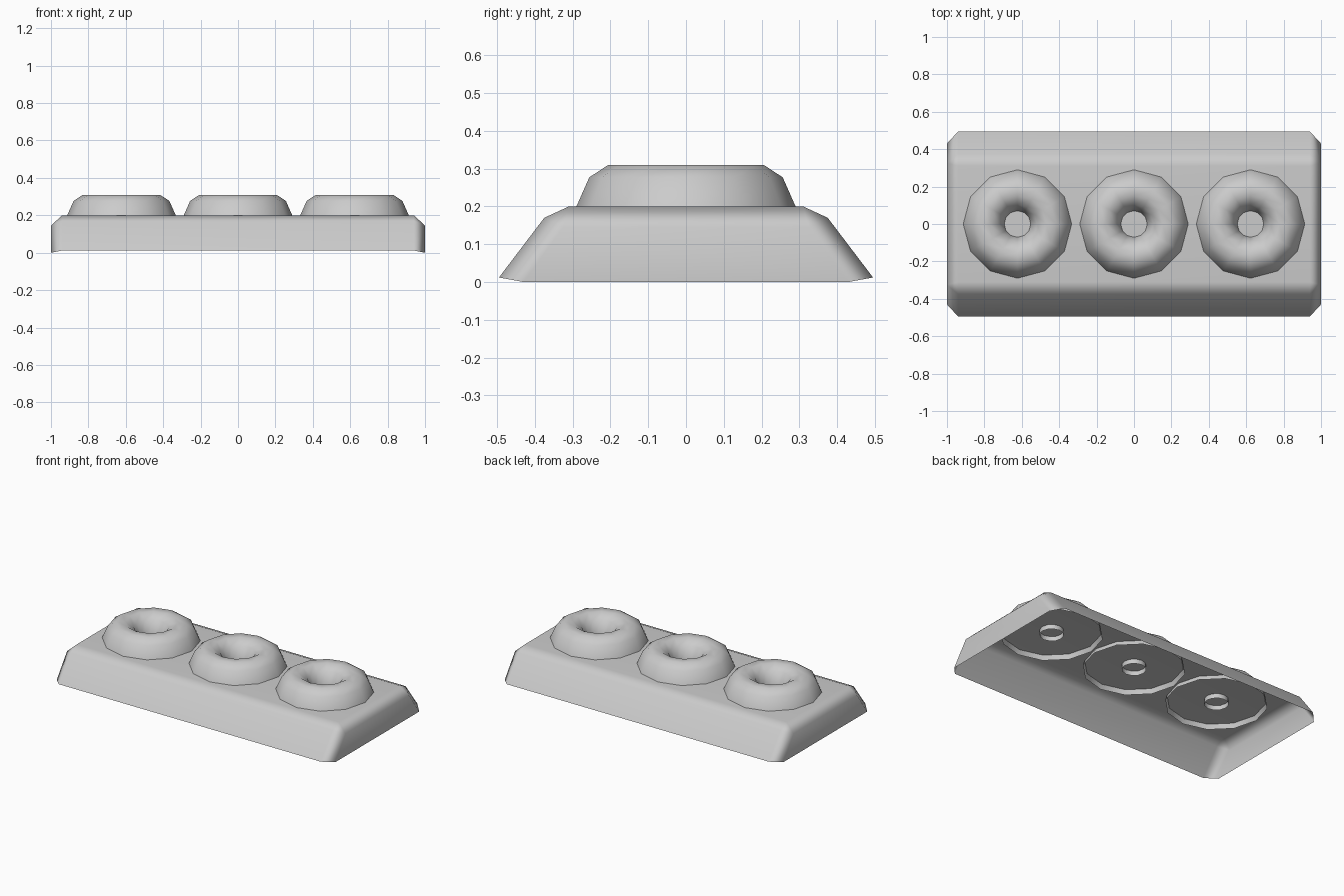
import bpy, bmesh, math

cube = bpy.data.objects.get("Cube")
if cube:
    bpy.data.objects.remove(cube, do_unlink=True)

# Single plain grey
grey = bpy.data.materials.new("light grey")
grey.use_nodes = True
colour = (0.6, 0.6, 0.6, 1)
grey.diffuse_color = colour
grey.node_tree.nodes["Principled BSDF"].inputs["Base Color"].default_value = colour


def finish(bm, name, x=0.0):
    """Turn a bmesh into a smooth shaded object."""
    mesh = bpy.data.meshes.new(name)
    bm.to_mesh(mesh)
    bm.free()
    mesh.materials.append(grey)
    mesh.shade_smooth()
    obj = bpy.data.objects.new(name, mesh)
    obj.location.x = x
    bpy.context.collection.objects.link(obj)
    return obj


# Base tray: sloped long sides, chamfered edges, open underneath
corner = [(0.94, 0.495, 0.012), (0.94, 0.375, 0.17), (0.94, 0.31, 0.2),
          (1.0, 0.325, 0.145), (1.0, 0.43, 0.0)]
bm = bmesh.new()
for sx in (-1, 1):
    for sy in (-1, 1):
        for x, y, z in corner:
            bm.verts.new((sx * x, sy * y, z))
bmesh.ops.convex_hull(bm, input=bm.verts)
bm.normal_update()
under = [f for f in bm.faces if f.normal.z < -0.01]
bmesh.ops.delete(bm, geom=under, context='FACES')
bmesh.ops.dissolve_limit(bm, angle_limit=math.radians(2),
                         verts=bm.verts, edges=bm.edges)
base = finish(bm, "base_tray")
base.modifiers.new("Weighted normals", 'WEIGHTED_NORMAL')


# Ring knobs: a half-round section turned in twelve steps, open underneath
section = [(0.3, 0.17), (0.29, 0.2), (0.256, 0.277), (0.207, 0.309),
           (0.153, 0.309), (0.104, 0.277), (0.071, 0.2), (0.071, 0.17)]


def ring(name, x):
    bm = bmesh.new()
    verts = [bm.verts.new((r, 0, z)) for r, z in section]
    edges = [bm.edges.new(pair) for pair in zip(verts, verts[1:])]
    bmesh.ops.spin(bm, geom=verts + edges, cent=(0, 0, 0), axis=(0, 0, 1),
                   angle=math.tau, steps=12)
    bmesh.ops.remove_doubles(bm, verts=bm.verts, dist=0.001)
    bmesh.ops.recalc_face_normals(bm, faces=bm.faces)
    # Make sure the top faces outward
    bm.normal_update()
    if max(bm.faces, key=lambda f: f.calc_center_median().z).normal.z < 0:
        bmesh.ops.reverse_faces(bm, faces=bm.faces)
    return finish(bm, name, x)


for side, x in (("right", -0.623), ("middle", 0.0), ("left", 0.623)):
    ring(side + "_ring_knob", x)
